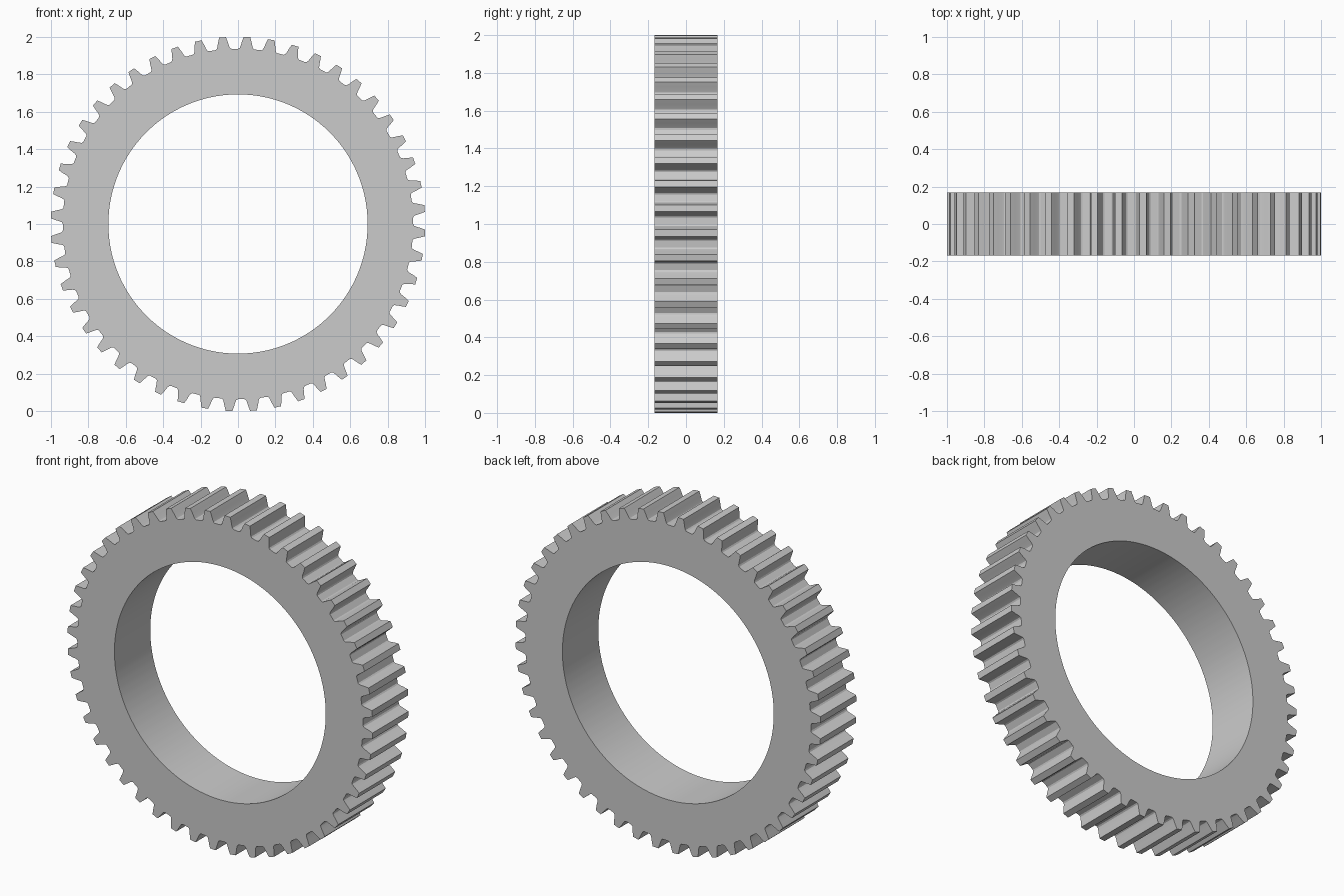
import bpy, bmesh
from math import cos, sin, pi, radians

if "Cube" in bpy.data.objects:
    bpy.data.objects.remove(bpy.data.objects["Cube"])

TEETH, BORE, HALF = 48, 0.693, 0.168
PITCH = 2 * pi / TEETH
PHASE = -0.048

# half tooth: (angle from tooth centre, radius), tip to valley
half = [(0.018, 1.001), (0.027, 0.974), (0.033, 0.953), (0.038, 0.942), (0.046, 0.937)]
tooth = [(-a, r) for a, r in reversed(half)] + half

# toothed outline and matching bore outline
outline = [(PHASE + i * PITCH + a, r) for i in range(TEETH) for a, r in tooth]
bm = bmesh.new()


def ring(points, y):
    return [bm.verts.new((r * cos(a), y, 1 + r * sin(a))) for a, r in points]


bore = [(PHASE + 2 * pi * i / len(outline), BORE) for i in range(len(outline))]
bore = [(a, BORE) for a, r in outline]
loops = [ring(outline, -HALF), ring(outline, HALF), ring(bore, HALF), ring(bore, -HALF)]

# front, back, tooth and bore walls
n = len(outline)
for k in range(4):
    p, q = loops[k], loops[(k + 1) % 4]
    for i in range(n):
        j = (i + 1) % n
        bm.faces.new((p[i], p[j], q[j], q[i]))
bmesh.ops.recalc_face_normals(bm, faces=bm.faces[:])

mesh = bpy.data.meshes.new("ring_gear")
bm.to_mesh(mesh)
bm.free()
gear = bpy.data.objects.new("ring_gear", mesh)
bpy.context.collection.objects.link(gear)
bpy.context.view_layer.objects.active = gear
gear.select_set(True)
bpy.ops.object.shade_smooth_by_angle(angle=radians(30))
